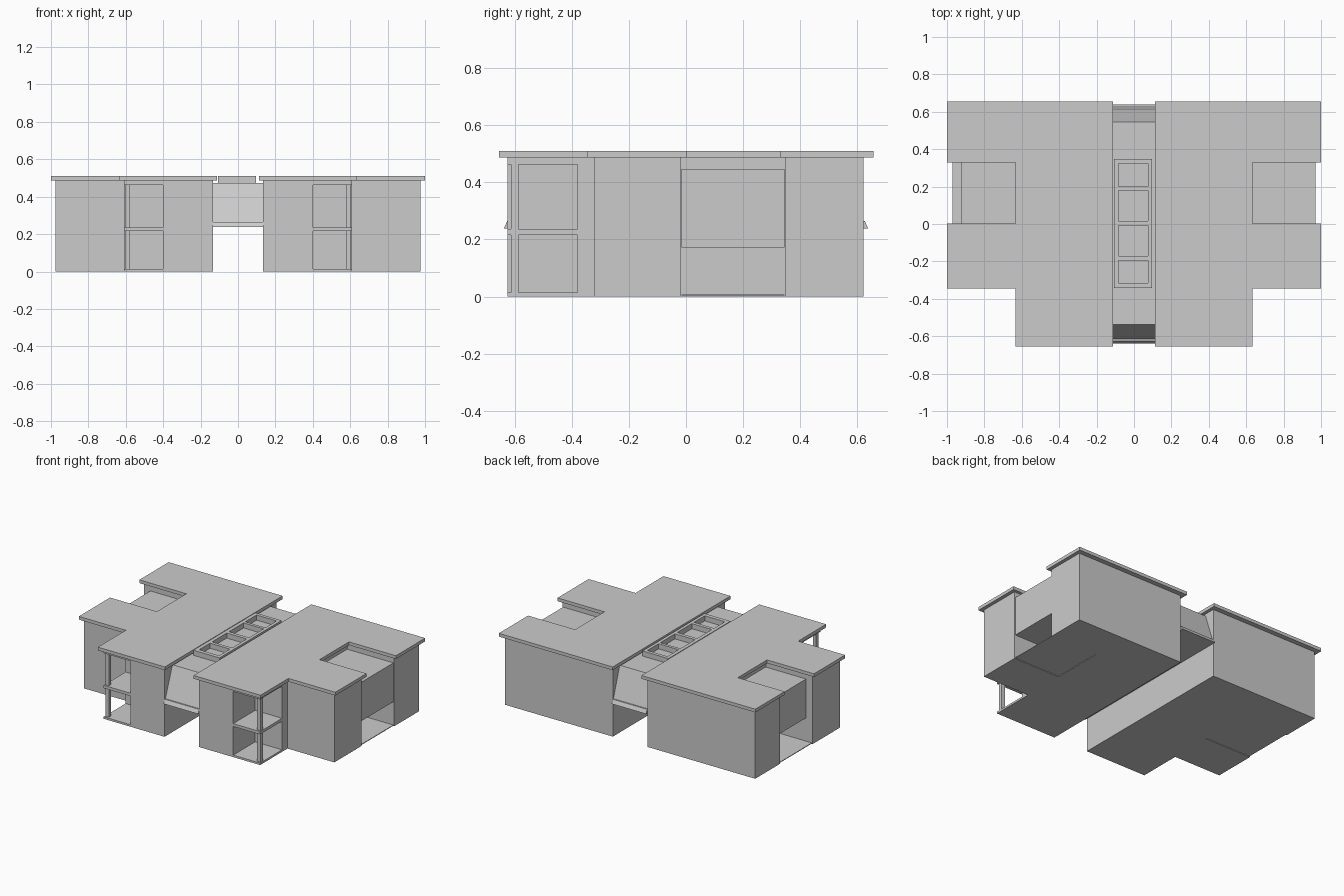
import bpy, bmesh

if "Cube" in bpy.data.objects:
    bpy.data.objects.remove(bpy.data.objects["Cube"])


def prism(name, pts, lo, hi, to3d):
    """Extrude a closed 2D outline between two levels."""
    bm = bmesh.new()
    a = [bm.verts.new(to3d(p, lo)) for p in pts]
    b = [bm.verts.new(to3d(p, hi)) for p in pts]
    bm.faces.new(a)
    bm.faces.new(b)
    n = len(pts)
    for i in range(n):
        j = (i + 1) % n
        bm.faces.new((a[i], a[j], b[j], b[i]))
    bmesh.ops.recalc_face_normals(bm, faces=bm.faces)
    me = bpy.data.meshes.new(name)
    bm.to_mesh(me)
    bm.free()
    ob = bpy.data.objects.new(name, me)
    bpy.context.collection.objects.link(ob)
    return ob


def plan(name, pts, z0, z1, s=1):
    return prism(name, [(s * x, y) for x, y in pts], z0, z1,
                 lambda p, h: (p[0], p[1], h))


def box(name, x0, x1, y0, y1, z0, z1, s=1):
    return plan(name, [(x0, y0), (x1, y0), (x1, y1), (x0, y1)], z0, z1, s)


WALL = [(.135, -.625), (.40, -.625), (.40, -.38), (.61, -.38), (.61, -.32),
        (.975, -.32), (.975, -.018), (.61, -.018), (.61, .347), (.975, .347),
        (.975, .622), (.135, .622)]
ROOF = [(.112, -.655), (.634, -.655), (.634, -.344), (1, -.344), (1, .003),
        (.634, .003), (.634, .33), (1, .33), (1, .656), (.112, .656)]

# Two mirrored wings
for side, s in (("left", -1), ("right", 1)):
    plan(f"{side}_wing_walls", WALL, 0, .487, s)
    plan(f"{side}_roof_slab", ROOF, .487, .51, s)

    # Open corner balconies: floor, middle slab, lintel and post
    for part, z0, z1 in (("floor", 0, .014), ("middle_slab", .216, .236),
                         ("lintel", .462, .487)):
        box(f"{side}_balcony_{part}", .40, .61, -.625, -.38, z0, z1, s)
    box(f"{side}_balcony_post", .578, .605, -.612, -.586, .014, .462, s)

    # Side bay overhanging an open porch
    outer = .97 if s > 0 else .925
    box(f"{side}_upper_bay", .61, outer, -.016, .345, .172, .446, s)
    box(f"{side}_porch_floor", .61, .97, -.016, .345, .003, .008, s)

# Raised bridge with sloping ends
BRIDGE = [(-.638, .238), (-.625, .265), (-.615, .265), (-.537, .474),
          (.545, .474), (.615, .265), (.625, .265), (.638, .238)]
prism("bridge", BRIDGE, -.135, .135, lambda p, h: (h, p[0], p[1]))

# Skylight frame: two side rails and cross bars around four openings
X0, X1, Z0, Z1 = -.107, .096, .474, .51
box("skylight_rail_left", X0, -.082, -.343, .348, Z0, Z1)
box("skylight_rail_right", .074, X1, -.343, .348, Z0, Z1)
for i, (y0, y1) in enumerate([(-.343, -.315), (-.195, -.171), (-.008, .017),
                              (.179, .2), (.324, .348)]):
    box(f"skylight_bar_{i + 1}", -.082, .074, y0, y1, Z0, Z1)
